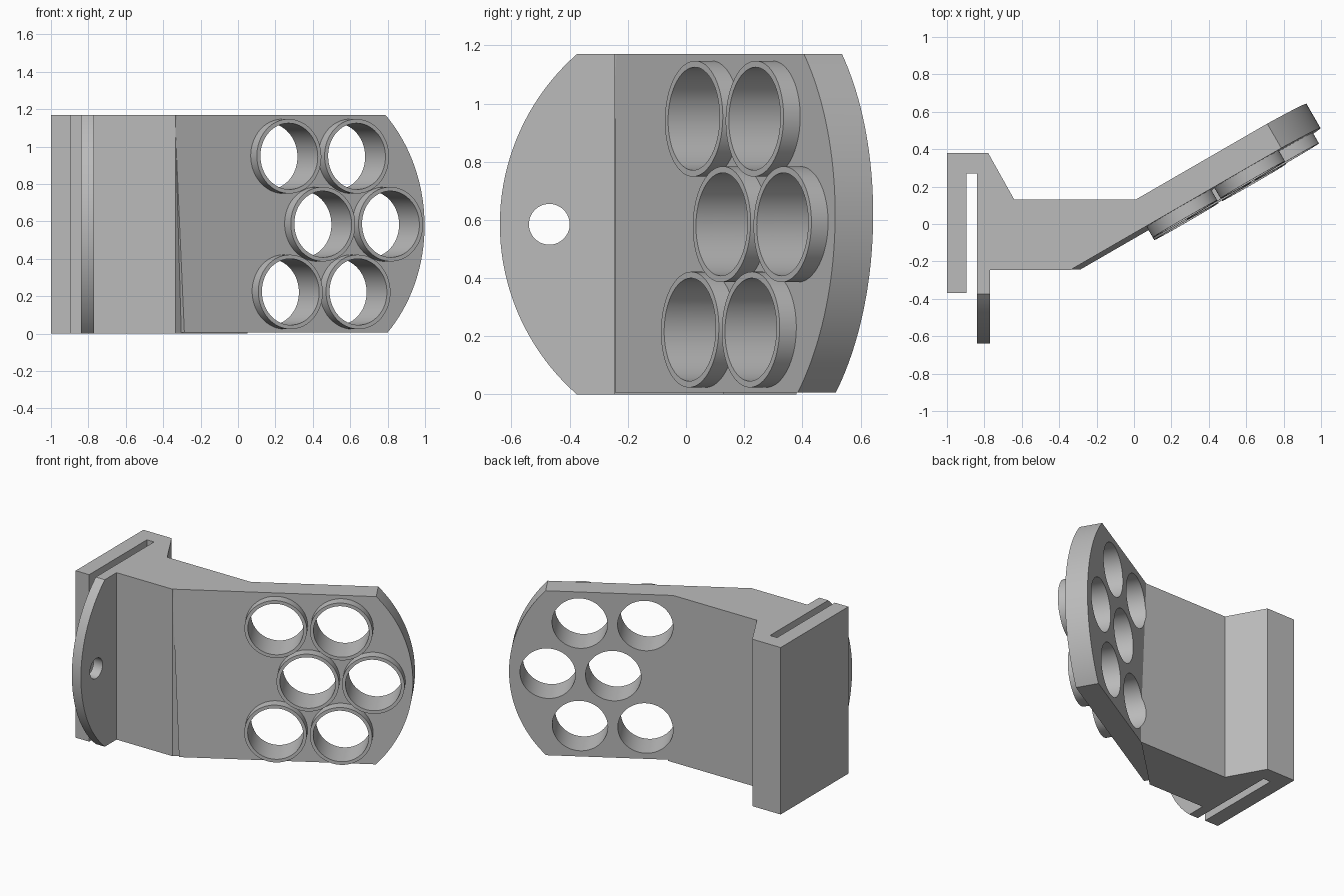
import bpy
import bmesh
from math import cos, sin, pi, asin, radians
from mathutils import Matrix, Vector

cube = bpy.data.objects.get("Cube")
if cube:
    bpy.data.objects.remove(cube, do_unlink=True)

HEIGHT = 1.17
MID = HEIGHT / 2

grey = bpy.data.materials.new("plain_grey")
grey.use_nodes = True
grey.diffuse_color = (0.5, 0.5, 0.5, 1)
grey.node_tree.nodes["Principled BSDF"].inputs["Base Color"].default_value = (0.5, 0.5, 0.5, 1)


def frame(a, b, c, origin=(0, 0, 0)):
    """Matrix whose columns are the profile axes a, b and the depth axis c."""
    m = Matrix((a, b, c)).transposed().to_4x4()
    m.translation = origin
    return m


def prism(name, profiles, c0, c1, matrix):
    """Extrude closed counter-clockwise profiles from depth c0 to c1."""
    bm = bmesh.new()
    for pts in profiles:
        low = [bm.verts.new((a, b, c0)) for a, b in pts]
        high = [bm.verts.new((a, b, c1)) for a, b in pts]
        bm.faces.new(low[::-1])
        bm.faces.new(high)
        n = len(pts)
        for i in range(n):
            j = (i + 1) % n
            bm.faces.new((low[i], low[j], high[j], high[i]))
    bm.transform(matrix)
    bmesh.ops.recalc_face_normals(bm, faces=bm.faces[:])
    mesh = bpy.data.meshes.new(name)
    bm.to_mesh(mesh)
    bm.free()
    mesh.materials.append(grey)
    obj = bpy.data.objects.new(name, mesh)
    bpy.context.collection.objects.link(obj)
    return obj


def circle(a, b, r, n=64):
    return [(a + r * cos(2 * pi * i / n), b + r * sin(2 * pi * i / n)) for i in range(n)]


def bulge(edge, sag, z0, z1, n=40):
    """Arc from z0 up to z1 that bulges by sag from the line a = edge."""
    half = (z1 - z0) / 2
    r = (half ** 2 + sag ** 2) / (2 * abs(sag))
    t = asin(half / r)
    side = 1 if sag > 0 else -1
    angles = [-t + 2 * t * i / n for i in range(n + 1)]
    return [(edge + sag + side * r * (cos(k) - 1), z0 + half + r * sin(k)) for k in angles]


def activate(obj):
    bpy.ops.object.select_all(action='DESELECT')
    obj.select_set(True)
    bpy.context.view_layer.objects.active = obj


def cut(obj, cutter):
    mod = obj.modifiers.new("holes", 'BOOLEAN')
    mod.operation = 'DIFFERENCE'
    mod.solver = 'EXACT'
    mod.object = cutter
    activate(obj)
    bpy.ops.object.modifier_apply(modifier=mod.name)


# Axes of the parts: upright plan, side profile, and angled slightly leaning panel
plan = Matrix.Identity(4)
side = frame((0, 1, 0), (0, 0, 1), (1, 0, 0))
turn = radians(30)
out = Vector((sin(turn), -cos(turn), 0))
lean = 0.0214
panel_axes = frame((cos(turn), sin(turn), 0), Vector((0, 0, 1)) - out * lean, out, out * lean * MID)

# Block with the slotted clamp
block = prism("clamp_block", [[
    (-1, -0.37), (-0.895, -0.37), (-0.895, 0.27), (-0.84, 0.27), (-0.84, -0.245),
    (-0.335, -0.245), (0.05, 0.13), (-0.64, 0.13), (-0.78, 0.38), (-1, 0.38)]],
    0, HEIGHT, plan)

# Rounded flap with a bolt hole
arc = bulge(-0.375, -0.265, 0, HEIGHT)
flap = prism("rounded_flap", [[(-0.245, HEIGHT), (-0.245, 0)] + arc], -0.84, -0.77, side)
bolt = prism("bolt_cutter", [circle(-0.47, MID, 0.07)], -0.95, -0.7, side)

# Angled panel with a rounded end
base = 0.006
panel = prism("angled_panel", [[(-0.415, HEIGHT), (-0.37, base)] + bulge(0.885, 0.235, base, HEIGHT)],
              -0.096, 0.055, panel_axes)

# Raised rings in three staggered rows
rows = [("bottom", 0.25, 0.223), ("middle", 0.455, 0.585), ("top", 0.25, 0.948)]
centres = [(f"{row}_{place}", u + du, z)
           for row, u, z in rows for place, du in (("inner", 0), ("outer", 0.418))]
rings = [prism(f"ring_{name}", [circle(u, z, 0.199)], 0.03, 0.121, panel_axes)
         for name, u, z in centres]
bores = prism("bore_cutter", [circle(u, z, 0.177) for _, u, z in centres], -0.3, 0.3, panel_axes)

cut(flap, bolt)
for part in [panel, block] + rings:
    cut(part, bores)
for helper in (bolt, bores):
    bpy.data.objects.remove(helper, do_unlink=True)

# Smooth the curved walls and keep the edges sharp
for part in [flap, panel, block] + rings:
    activate(part)
    bpy.ops.object.shade_smooth_by_angle(angle=radians(25))
